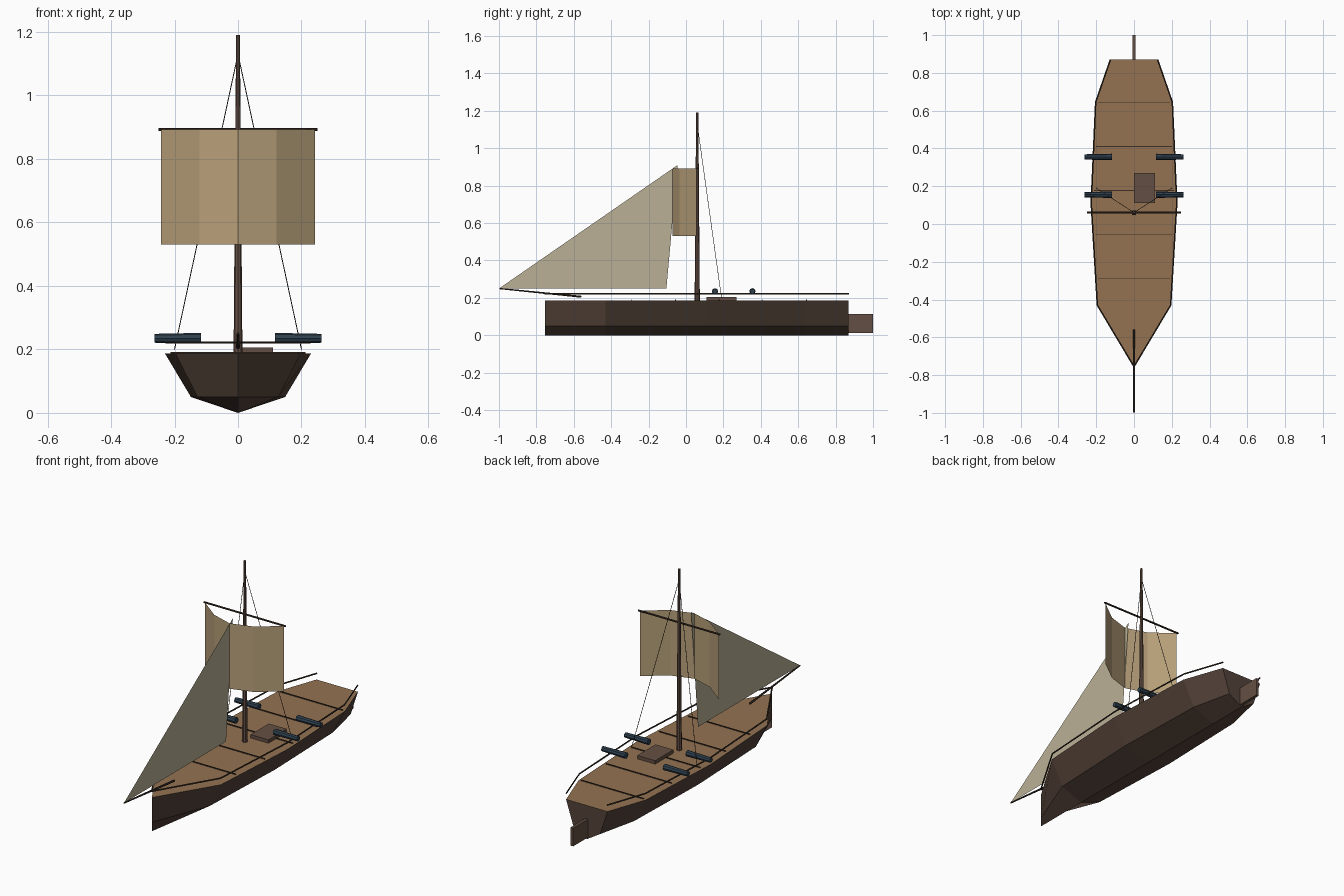
import bpy, bmesh, math
from mathutils import Vector

if "Cube" in bpy.data.objects:
    bpy.data.objects.remove(bpy.data.objects["Cube"])


def material(name, rgb):
    m = bpy.data.materials.new(name)
    lin = [((c / 255 + 0.055) / 1.055) ** 2.4 for c in rgb]
    m.diffuse_color = (*lin, 1)
    m.use_nodes = True
    m.node_tree.nodes["Principled BSDF"].inputs["Base Color"].default_value = m.diffuse_color
    return m


HULL = material("dark hull wood", (84, 67, 57))
DECK = material("deck wood", (148, 114, 81))
SPAR = material("spar wood", (100, 79, 67))
TRIM = material("dark trim", (58, 47, 38))
SAIL = material("tan canvas", (184, 160, 122))
JIB = material("pale canvas", (186, 176, 150))
IRON = material("blue iron", (46, 64, 78))


def make(name, verts, faces, *mats, solid=True):
    mesh = bpy.data.meshes.new(name)
    mesh.from_pydata(verts, [], faces)
    if solid:
        bm = bmesh.new()
        bm.from_mesh(mesh)
        bmesh.ops.remove_doubles(bm, verts=bm.verts, dist=1e-5)
        bmesh.ops.recalc_face_normals(bm, faces=bm.faces)
        bm.to_mesh(mesh)
        bm.free()
    for m in mats:
        mesh.materials.append(m)
    ob = bpy.data.objects.new(name, mesh)
    bpy.context.collection.objects.link(ob)
    return ob


def box(name, lo, hi, mat):
    v = [(x, y, z) for x in (lo[0], hi[0]) for y in (lo[1], hi[1]) for z in (lo[2], hi[2])]
    f = [(0, 1, 3, 2), (4, 6, 7, 5), (0, 4, 5, 1), (2, 3, 7, 6), (0, 2, 6, 4), (1, 5, 7, 3)]
    return make(name, v, f, mat)


def rod(name, path, radii, mat, n=8):
    """Tube along a list of points, one radius per point."""
    pts = [Vector(p) for p in path]
    verts, faces = [], []
    for i, p in enumerate(pts):
        d = (pts[min(i + 1, len(pts) - 1)] - pts[max(i - 1, 0)]).normalized()
        ref = Vector((0, 0, 1)) if abs(d.z) < 0.9 else Vector((1, 0, 0))
        a = d.cross(ref).normalized()
        b = d.cross(a)
        for k in range(n):
            t = 2 * math.pi * k / n
            verts.append(p + (a * math.cos(t) + b * math.sin(t)) * radii[i])
    for i in range(len(pts) - 1):
        for k in range(n):
            j = (k + 1) % n
            faces.append((i * n + k, i * n + j, (i + 1) * n + j, (i + 1) * n + k))
    last = (len(pts) - 1) * n
    faces += [tuple(range(n)), tuple(range(last, last + n))]
    return make(name, verts, faces, mat)


# Hull: stations of (y, half width) swept with a hard-chine section
STATIONS = [(-0.755, 0), (-0.43, 0.197), (0.11, 0.23), (0.645, 0.206), (0.87, 0.127)]
DECK_Z, CHINE_Z, CHINE = 0.187, 0.05, 0.645


def half_width(y):
    for (y0, w0), (y1, w1) in zip(STATIONS, STATIONS[1:]):
        if y0 <= y <= y1:
            return w0 + (w1 - w0) * (y - y0) / (y1 - y0)


verts, faces = [], []
for y, w in STATIONS:
    verts += [(-w, y, DECK_Z), (-w * CHINE, y, CHINE_Z), (0, y, 0),
              (w * CHINE, y, CHINE_Z), (w, y, DECK_Z)]
for i in range(len(STATIONS) - 1):
    a, b = i * 5, i * 5 + 5
    for k in range(5):
        j = (k + 1) % 5
        quad = [a + k, a + j, b + j, b + k]
        if i == 0 and k == 4:
            quad = [a, b + j, b + k]
        faces.append(tuple(quad))
faces.append(tuple(range(20, 25)))
hull = make("hull", verts, faces, HULL, DECK)
for p in hull.data.polygons:
    if p.normal.z > 0.9:
        p.material_index = 1

# Plank seams across the deck
for i in range(5):
    y = -0.29 + 0.2335 * i
    w = half_width(y) - 0.015
    box("deck_seam", (-w, y - 0.002, DECK_Z - 0.002), (w, y + 0.002, 0.192), TRIM)

# Rudder and hatch
box("rudder", (-0.008, 0.865, 0.012), (0.008, 1.0, 0.113), SPAR)
box("hatch", (0, 0.11, 0.186), (0.11, 0.27, 0.206), SPAR)

# Rails, shrouds and guns on both sides
for s in (-1, 1):
    rod("rail", [(s * w * 0.985, y, 0.222) for y, w in STATIONS], [0.004] * 5, TRIM, 6)
    rod("shroud", [(0, 0.06, 1.13), (s * 0.2, 0.19, 0.2)], [0.0015] * 2, TRIM, 5)
    for y in (0.155, 0.355):
        rod("gun", [(s * 0.117, y, 0.235), (s * 0.263, y, 0.235)], [0.017, 0.014], IRON)

# Mast, yard and bowsprit
rod("mast", [(0, 0.06, 0.186), (0, 0.06, 1.19)], [0.014, 0.006], SPAR)
rod("yard", [(-0.25, 0.06, 0.893), (0.25, 0.06, 0.893)], [0.005] * 2, TRIM)
rod("bowsprit", [(0, -0.56, 0.206), (0, -0.998, 0.25)], [0.006, 0.004], TRIM, 6)

# Square sail billowing forward
verts = []
for i in range(5):
    u = i / 2 - 1
    y = 0.057 - 0.13 * math.cos(u * math.pi / 2)
    verts += [(u * 0.242, y, 0.53), (u * 0.242, y, 0.893)]
faces = [(2 * i, 2 * i + 2, 2 * i + 3, 2 * i + 1) for i in range(4)]
make("square_sail", verts, faces, SAIL, solid=False)

# Triangular foresail on the centre line
make("jib_sail", [(0, -1.0, 0.25), (0, -0.105, 0.25), (0, -0.045, 0.91)],
     [(0, 1, 2)], JIB, solid=False)
